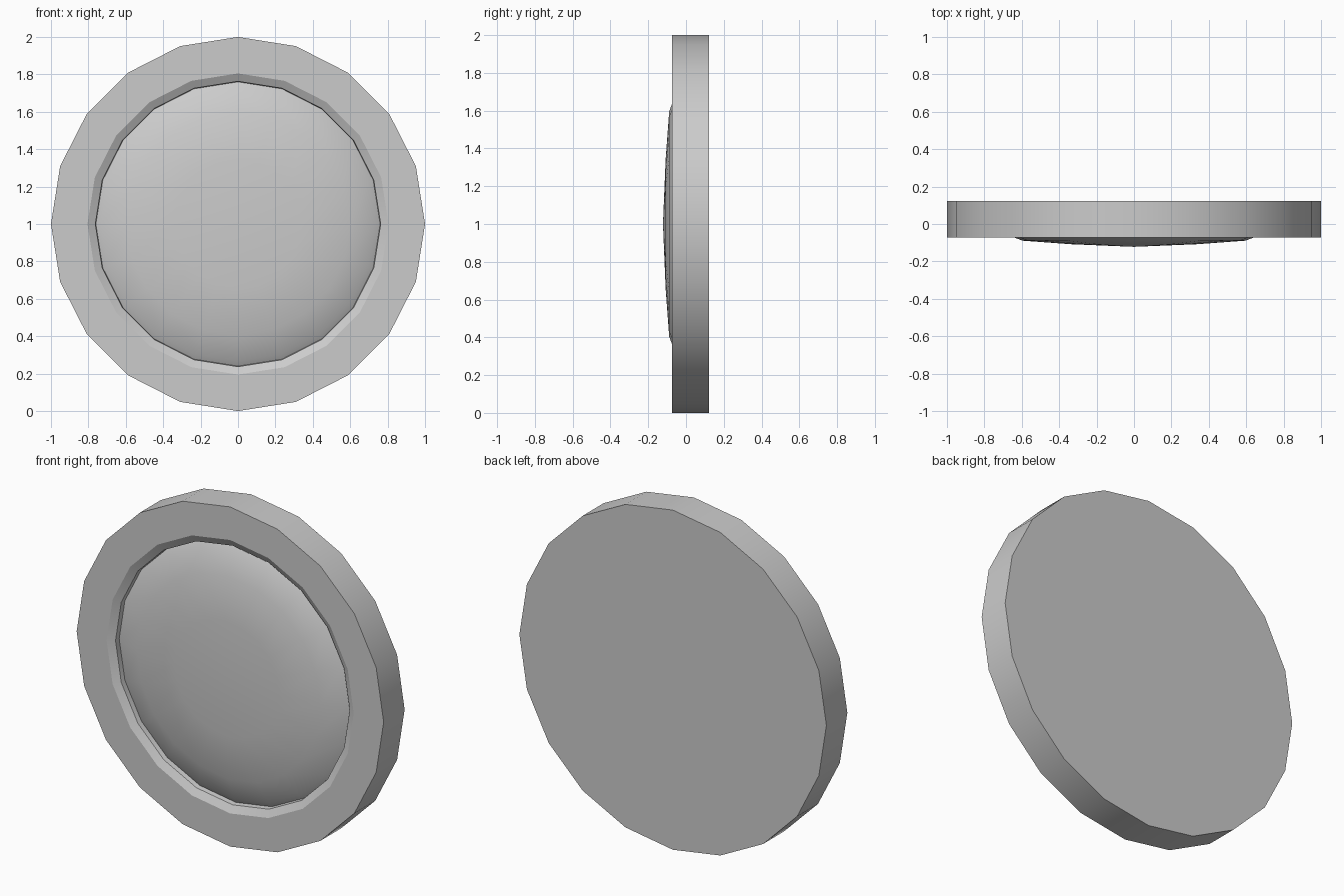
import bpy, bmesh, math

if "Cube" in bpy.data.objects:
    bpy.data.objects.remove(bpy.data.objects["Cube"])

SIDES = 20

def lathe(name, profile):
    """Revolve (radius, y) points around the y axis at z = 1; radius 0 makes a pole."""
    bm = bmesh.new()
    rings = []
    for r, y in profile:
        if r == 0:
            rings.append([bm.verts.new((0, y, 1))] * SIDES)
        else:
            rings.append([bm.verts.new((r * math.sin(2 * math.pi * i / SIDES), y,
                                        1 + r * math.cos(2 * math.pi * i / SIDES)))
                          for i in range(SIDES)])
    for a, b in zip(rings, rings[1:]):
        for i in range(SIDES):
            j = (i + 1) % SIDES
            bm.faces.new(list(dict.fromkeys((a[i], a[j], b[j], b[i]))))
    bmesh.ops.recalc_face_normals(bm, faces=bm.faces)
    mesh = bpy.data.meshes.new(name)
    bm.to_mesh(mesh)
    bm.free()
    obj = bpy.data.objects.new(name, mesh)
    bpy.context.collection.objects.link(obj)
    bpy.ops.object.select_all(action='DESELECT')
    obj.select_set(True)
    bpy.context.view_layer.objects.active = obj
    bpy.ops.object.shade_smooth_by_angle(angle=math.radians(18.6))
    return obj

# One closed body: flat back, outer wall, front rim, bevelled lip, groove, domed centre
lathe("domed_disc", [
    (0, 0.122), (1.0, 0.122),        # back and outer wall
    (1.0, -0.073), (0.805, -0.073),  # flat front rim
    (0.763, -0.05),                  # bevelled lip
    (0.76, -0.02),                   # groove step
    (0.733, -0.036),                 # groove edge
    (0.597, -0.089),                 # dome shoulder
    (0.34, -0.108), (0, -0.122),     # shallow dome
])
